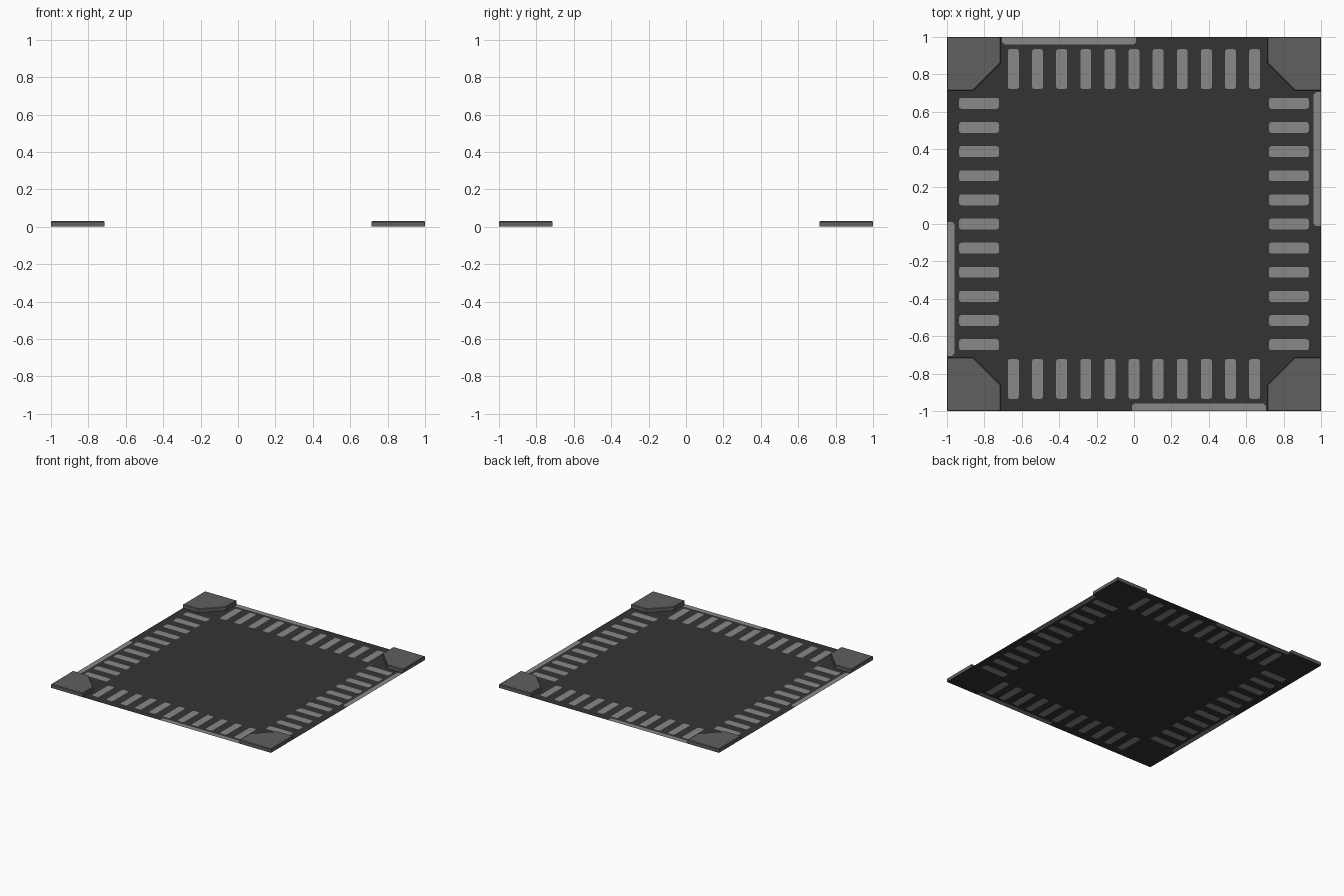
import bpy, bmesh, math
from mathutils import Vector

if "Cube" in bpy.data.objects:
    bpy.data.objects.remove(bpy.data.objects["Cube"])


def material(name, v):
    m = bpy.data.materials.new(name)
    m.diffuse_color = (v, v, v, 1)
    m.use_nodes = True
    m.node_tree.nodes["Principled BSDF"].inputs["Base Color"].default_value = m.diffuse_color
    return m


DARK = material("dark grey", 0.034)
MID = material("mid grey", 0.115)
LIGHT = material("light grey", 0.25)


def turn(p, k):
    """Quarter turns about the centre."""
    x, y = p
    for _ in range(k):
        x, y = -y, x
    return (x, y)


def rounded_rect(x0, x1, y0, y1, r=0.012, n=3):
    pts = []
    for cx, cy, a0 in ((x1 - r, y1 - r, 0), (x0 + r, y1 - r, 90),
                       (x0 + r, y0 + r, 180), (x1 - r, y0 + r, 270)):
        for i in range(n):
            a = math.radians(a0 + 90 * i / (n - 1))
            pts.append((cx + r * math.cos(a), cy + r * math.sin(a)))
    return pts


def make_object(bm, name, mats):
    me = bpy.data.meshes.new(name)
    bm.to_mesh(me)
    bm.free()
    for m in mats:
        me.materials.append(m)
    ob = bpy.data.objects.new(name, me)
    bpy.context.collection.objects.link(ob)
    return ob


# Flat floor panel with inlaid slots and edge strips
bm = bmesh.new()


def loop(pts):
    vs = [bm.verts.new((x, y, 0)) for x, y in pts]
    es = [bm.edges.new((vs[i], vs[(i + 1) % len(vs)])) for i in range(len(vs))]
    return vs, es


# outer outline (counter-clockwise), notched where each edge strip sits
notch = [(-0.01, -1), (-0.01, -0.97), (0, -0.96), (0.69, -0.96), (0.705, -0.972), (0.705, -1)]
outline = []
for k in range(4):
    outline += [turn(p, k) for p in [(-1, -1)] + notch]
outer, edges = loop(outline)
slots = []
for k in range(4):
    for i in range(11):
        c = (i - 5) * 0.129
        vs, es = loop([turn(p, k) for p in rounded_rect(c - 0.029, c + 0.029, -0.935, -0.722)])
        slots.append(vs)
        edges += es
bmesh.ops.triangle_fill(bm, use_beauty=True, edges=edges, normal=Vector((0, 0, 1)))

# drop any fill inside a slot, then close the slots and strips in light grey
slot_of = {v: i for i, vs in enumerate(slots) for v in vs}
inside = [f for f in bm.faces if len({slot_of.get(v, -1) for v in f.verts}) == 1
          and f.verts[0] in slot_of]
bmesh.ops.delete(bm, geom=inside, context='FACES_ONLY')
for vs in slots:
    bm.faces.new(vs).material_index = 1
for k in range(4):
    bm.faces.new(outer[k * 7 + 1:k * 7 + 7]).material_index = 1
for f in bm.faces:
    f.normal_update()
    if f.normal.z < 0:
        f.normal_flip()
make_object(bm, "floor_panel", [DARK, LIGHT])

# Raised corner blocks with cut inner corners and a fine top bevel
corner = [(-1, -1), (-0.713, -1), (-0.713, -0.86), (-0.86, -0.713), (-1, -0.713)]
for k in range(4):
    bm = bmesh.new()
    pts = [turn(p, k) for p in corner]
    low = [bm.verts.new((x, y, 0.0005)) for x, y in pts]
    top = [bm.verts.new((x, y, 0.031)) for x, y in pts]
    cap = bm.faces.new(top)
    for i in range(5):
        j = (i + 1) % 5
        bm.faces.new((low[i], low[j], top[j], top[i]))
    bmesh.ops.bevel(bm, geom=list(cap.edges), offset=0.004, segments=1, affect='EDGES')
    make_object(bm, f"corner_block_{k + 1}", [MID])
